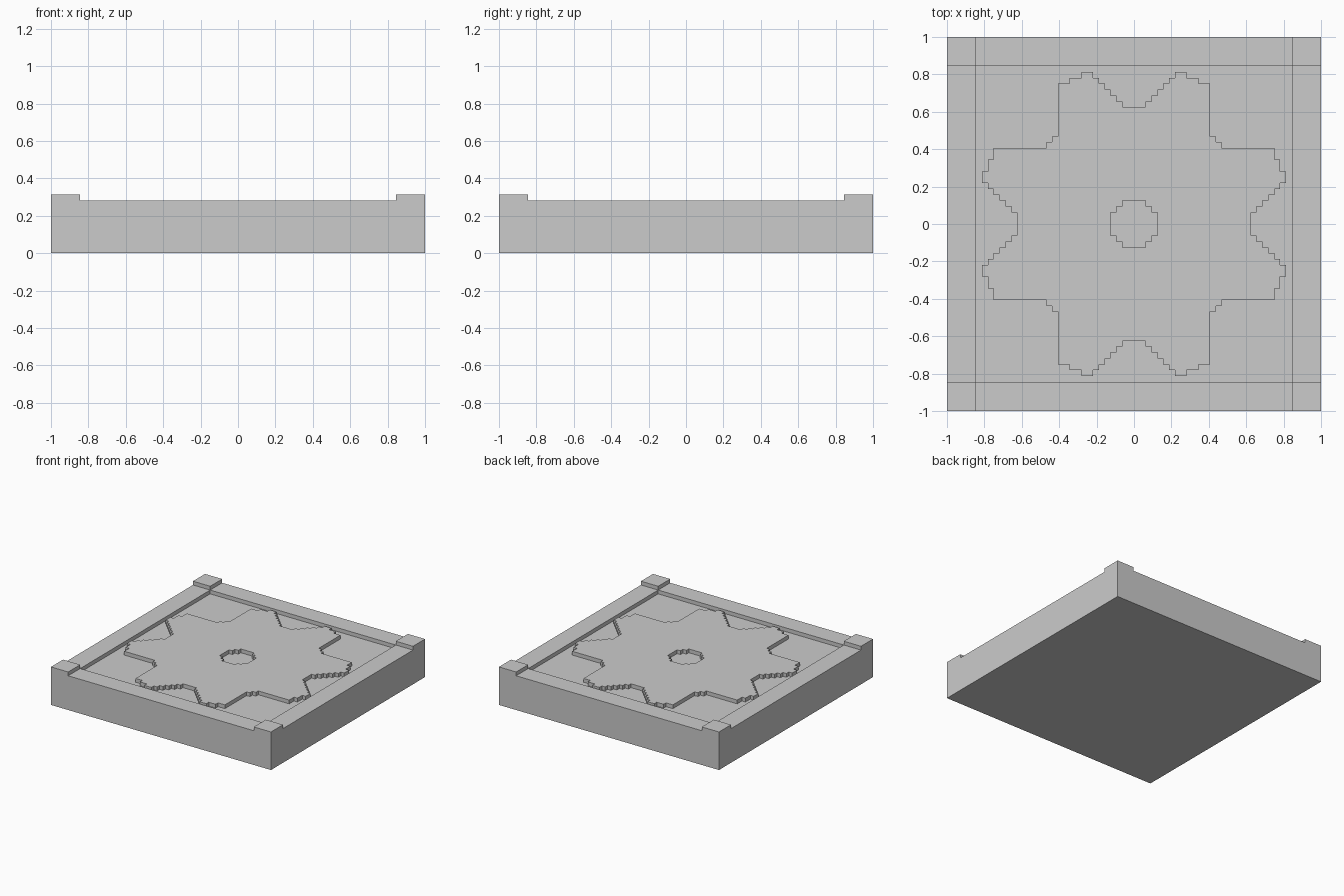
import bpy
import bmesh

cube = bpy.data.objects.get("Cube")
if cube:
    bpy.data.objects.remove(cube, do_unlink=True)

U = 1 / 32                      # one grid step of the stepped relief
FLOOR, RAIL, POST = 8, 9, 10    # heights in steps
INNER = 27                      # half width inside the rim

stone = bpy.data.materials.new("grey_stone")
stone.use_nodes = True
grey = (0.6, 0.6, 0.6, 1)
stone.diffuse_color = grey
stone.node_tree.nodes["Principled BSDF"].inputs["Base Color"].default_value = grey


def box(name, half_x, half_y, z0, z1):
    """Box centred on the z axis, measured in grid steps."""
    bm = bmesh.new()
    bmesh.ops.create_cube(bm, size=1)
    for v in bm.verts:
        v.co.x *= 2 * half_x * U
        v.co.y *= 2 * half_y * U
        v.co.z = (z1 if v.co.z > 0 else z0) * U
    mesh = bpy.data.meshes.new(name)
    bm.to_mesh(mesh)
    bm.free()
    mesh.materials.append(stone)
    obj = bpy.data.objects.new(name, mesh)
    bpy.context.collection.objects.link(obj)
    return obj


def activate(obj):
    bpy.ops.object.select_all(action='DESELECT')
    obj.select_set(True)
    bpy.context.view_layer.objects.active = obj


def cut(target, cutter):
    mod = target.modifiers.new("cut", 'BOOLEAN')
    mod.operation = 'DIFFERENCE'
    mod.solver = 'EXACT'
    mod.object = cutter
    activate(target)
    bpy.ops.object.modifier_apply(modifier=mod.name)
    bpy.data.objects.remove(cutter, do_unlink=True)


def stepped_outline(steps):
    """Turn one eighth of a staircase, ending on the diagonal, into a full loop."""
    eighth = []
    for (x, y), (_, next_y) in zip(steps, steps[1:]):
        eighth += [(x, y), (x, next_y)]
    eighth.append(steps[-1])
    quarter = eighth + [(y, x) for x, y in reversed(eighth)]
    loop = []
    for _ in range(4):
        loop += quarter
        quarter = [(y, -x) for x, y in quarter]
    return list(dict.fromkeys(loop))


# Tile body: full block, lowered rails between corner posts, recessed floor
body = box("tile_body", 32, 32, 0, POST)
cut(body, box("rail_cutter_x", 40, INNER, RAIL, POST + 4))
cut(body, box("rail_cutter_y", INNER, 40, RAIL, POST + 4))
cut(body, box("floor_cutter", INNER, INNER, FLOOR, POST + 4))

# Raised eight-pointed star with a round hole, both with stepped outlines
star_steps = [(2, 20), (3, 21), (4, 22), (5, 23), (6, 24), (7, 25),
              (9, 26), (11, 25), (13, 24), (14, 15), (14, 14)]
hole_steps = [(2, 4), (3, 3)]
curve = bpy.data.curves.new("star_relief", 'CURVE')
curve.dimensions = '2D'
curve.fill_mode = 'BOTH'
curve.extrude = U / 2
curve.materials.append(stone)
for steps in (star_steps, hole_steps):
    points = stepped_outline(steps)
    spline = curve.splines.new('POLY')
    spline.points.add(len(points) - 1)
    for point, (x, y) in zip(spline.points, points):
        point.co = (x * U, y * U, 0, 1)
    spline.use_cyclic_u = True
star = bpy.data.objects.new("star_relief", curve)
bpy.context.collection.objects.link(star)
star.location.z = (FLOOR + 0.5) * U
activate(star)
bpy.ops.object.convert(target='MESH')

# Weld the relief and keep every face flat
bm = bmesh.new()
bm.from_mesh(star.data)
bmesh.ops.remove_doubles(bm, verts=bm.verts, dist=0.001)
bmesh.ops.recalc_face_normals(bm, faces=bm.faces)
for face in bm.faces:
    face.smooth = False
bm.to_mesh(star.data)
bm.free()
